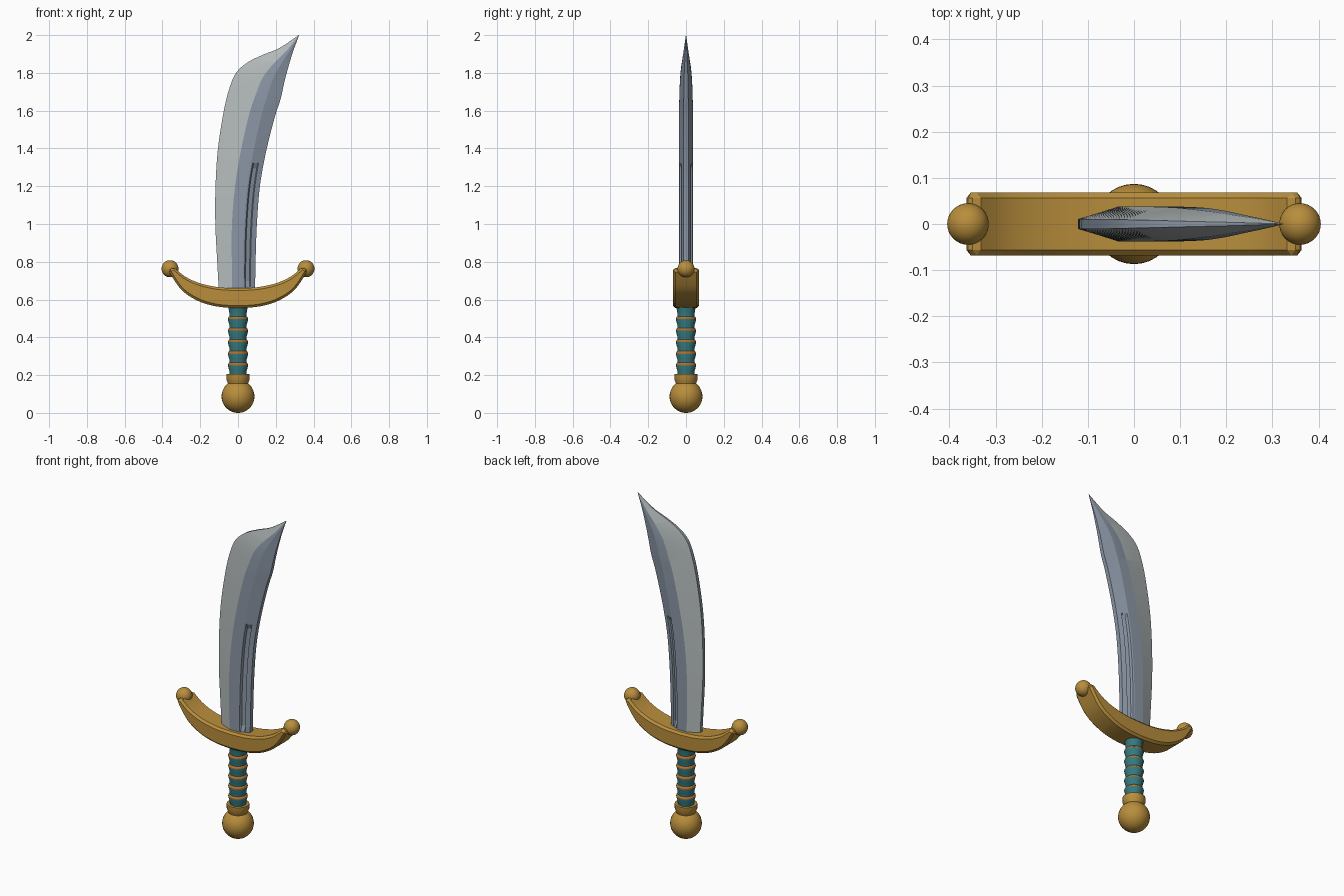
import bpy, bmesh, math
from mathutils import Vector

if "Cube" in bpy.data.objects:
    bpy.data.objects.remove(bpy.data.objects["Cube"])


def material(name, rgb):
    m = bpy.data.materials.new(name)
    m.diffuse_color = (*rgb, 1)
    m.use_nodes = True
    m.node_tree.nodes["Principled BSDF"].inputs["Base Color"].default_value = m.diffuse_color
    return m


GOLD = material("gold", (0.48, 0.27, 0.045))
BRONZE = material("bronze", (0.40, 0.17, 0.03))
TEAL = material("teal", (0.035, 0.19, 0.21))
STEEL = material("blue_steel", (0.26, 0.31, 0.38))
EDGE = material("pale_steel", (0.46, 0.50, 0.50))


def finish(name, bm, mats, angle=30, bevel=0):
    bmesh.ops.recalc_face_normals(bm, faces=bm.faces)
    me = bpy.data.meshes.new(name)
    bm.to_mesh(me)
    bm.free()
    ob = bpy.data.objects.new(name, me)
    bpy.context.collection.objects.link(ob)
    for m in mats:
        me.materials.append(m)
    bpy.ops.object.select_all(action='DESELECT')
    ob.select_set(True)
    bpy.context.view_layer.objects.active = ob
    if bevel:
        mod = ob.modifiers.new("chamfer", 'BEVEL')
        mod.width = bevel
        mod.limit_method = 'ANGLE'
        mod.angle_limit = math.radians(50)
        mod.use_clamp_overlap = False
        bpy.ops.object.modifier_apply(modifier=mod.name)
    bpy.ops.object.shade_smooth_by_angle(angle=math.radians(angle))
    return ob


def spline(points, steps):
    """Smooth curve through points of any dimension."""
    out = []
    last = len(points) - 1
    for i in range(last):
        p0, p1, p2, p3 = (points[min(max(i + k, 0), last)] for k in (-1, 0, 1, 2))
        for s in range(steps):
            t = s / steps
            out.append([0.5 * (2 * b + (c - a) * t + (2 * a - 5 * b + 4 * c - d) * t ** 2
                               + (3 * b - a - 3 * c + d) * t ** 3)
                        for a, b, c, d in zip(p0, p1, p2, p3)])
    out.append(list(points[-1]))
    return out


def bridge(bm, rings, closed=True, rule=None):
    n = len(rings[0])
    for i in range(len(rings) - 1):
        for j in range(n):
            k = (j + 1) % n
            f = bm.faces.new((rings[i][j], rings[i][k], rings[i + 1][k], rings[i + 1][j]))
            if rule:
                f.material_index = rule(i, j)
    if closed:
        bm.faces.new(rings[0])
        bm.faces.new(rings[-1])


def lathe(name, profile, mats, rule=None, sides=32, angle=30):
    bm = bmesh.new()
    rings = [[bm.verts.new((r * math.cos(2 * math.pi * j / sides),
                            r * math.sin(2 * math.pi * j / sides), z))
              for j in range(sides)] for r, z in profile]
    bridge(bm, rings, rule=rule)
    return finish(name, bm, mats, angle)


def ball(name, loc, radius):
    bm = bmesh.new()
    bmesh.ops.create_uvsphere(bm, u_segments=32, v_segments=20, radius=radius)
    bmesh.ops.translate(bm, verts=bm.verts, vec=Vector(loc))
    return finish(name, bm, [GOLD])


# Blade: left x, left z, right x, right z, two ridge fractions, thickness
stations = [
    (-0.100, 0.62, 0.090, 0.62, 0.37, 0.68, 1),
    (-0.110, 0.80, 0.093, 0.80, 0.38, 0.68, 1),
    (-0.120, 1.00, 0.100, 1.00, 0.40, 0.70, 1),
    (-0.119, 1.20, 0.116, 1.20, 0.44, 0.72, 1),
    (-0.106, 1.40, 0.148, 1.38, 0.48, 0.74, 1),
    (-0.075, 1.60, 0.193, 1.56, 0.50, 0.74, 0.97),
    (-0.045, 1.72, 0.225, 1.66, 0.52, 0.74, 0.92),
    (-0.010, 1.80, 0.243, 1.74, 0.54, 0.75, 0.83),
    (0.050, 1.855, 0.258, 1.80, 0.56, 0.76, 0.70),
    (0.130, 1.895, 0.275, 1.86, 0.58, 0.77, 0.50),
    (0.220, 1.932, 0.294, 1.92, 0.60, 0.78, 0.30),
    (0.321, 2.000, 0.323, 1.998, 0.60, 0.80, 0.02),
]
bm = bmesh.new()
rings = []
for lx, lz, rx, rz, f1, f2, t in spline(stations, 6):
    side = [(0, 0.011), (f1, 0.038), (f2, 0.038)]
    # Narrow groove sunk beside the rear ridge
    sunk = 0.012 if 0.69 < rz < 1.31 else 0
    for u, d in ((0.12, 0), (0.2, sunk), (0.52, sunk), (0.6, 0)):
        side.append((f2 + (1 - f2) * u, 0.038 - 0.025 * u - d))
    side.append((1, 0.013))
    loop = [(f, -h) for f, h in side] + [(f, h) for f, h in reversed(side)]
    rings.append([bm.verts.new((lx + (rx - lx) * f, h * t, lz + (rz - lz) * f))
                  for f, h in loop])
bridge(bm, rings, rule=lambda i, j: 1 if j in (0, 14) else 0)
finish("blade", bm, [STEEL, EDGE], angle=10)

# Crescent guard with chamfered rims
upper = spline([(0, 0.66), (0.1, 0.665), (0.2, 0.686), (0.28, 0.722), (0.34, 0.772)], 5)
lower = spline([(0, 0.555), (0.11, 0.563), (0.21, 0.592), (0.30, 0.652), (0.37, 0.755)], 5)
pairs = list(zip(upper, lower))
pairs = [((-a[0], a[1]), (-b[0], b[1])) for a, b in reversed(pairs[1:])] + pairs
bm = bmesh.new()
rings = [[bm.verts.new((x, y, z)) for (x, z), y in
          ((a, -0.068), (a, 0.068), (b, 0.068), (b, -0.068))] for a, b in pairs]
bridge(bm, rings)
finish("guard", bm, [GOLD], bevel=0.012)

# Balls on the guard tips
for label, s in (("left", -1), ("right", 1)):
    ball(label + "_guard_ball", (s * 0.36, 0, 0.763), 0.045)

# Grip: flared wraps, each topped by a sloping bronze band
profile = [(0.044, 0.19)]
for i in range(5):
    z = 0.252 + i * 0.061
    profile += [(0.046, z - 0.03), (0.054, z), (0.053, z + 0.006), (0.046, z + 0.015)]
profile += [(0.046, 0.53), (0.053, 0.57)]
lathe("grip", profile, [TEAL, BRONZE],
      rule=lambda i, j: 1 if i < 20 and i % 4 in (2, 3) else 0, angle=25)

# Collar and pommel
lathe("collar", [(0.052, 0.15), (0.056, 0.165), (0.062, 0.178), (0.062, 0.207), (0.046, 0.207)],
      [GOLD])
ball("pommel", (0, 0, 0.087), 0.087)
